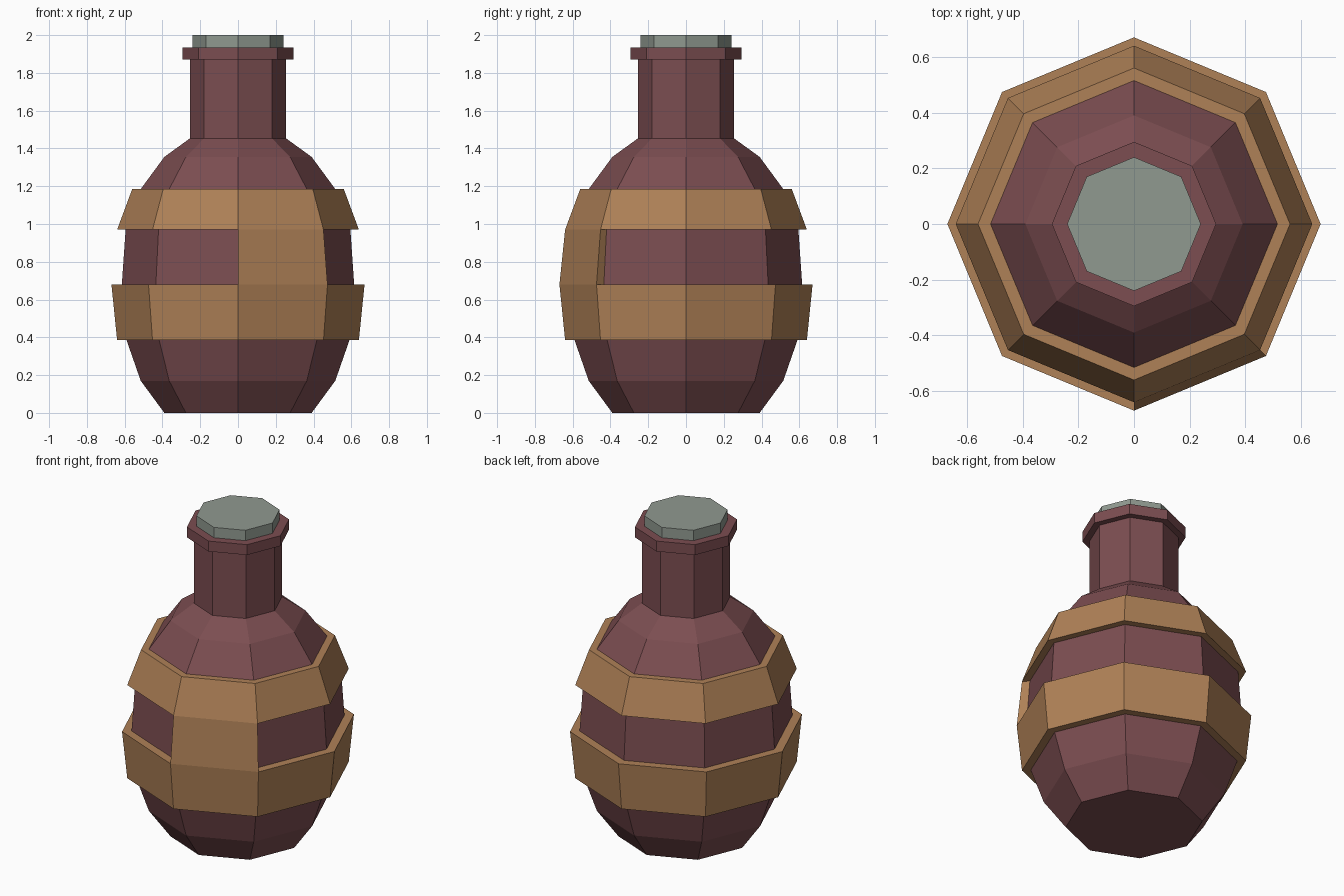
import bpy, bmesh
from math import cos, sin, pi

if "Cube" in bpy.data.objects:
    bpy.data.objects.remove(bpy.data.objects["Cube"])

SIDES = 8


def material(name, rgb):
    mat = bpy.data.materials.new(name)
    mat.diffuse_color = (*rgb, 1)
    mat.use_nodes = True
    mat.node_tree.nodes["Principled BSDF"].inputs["Base Color"].default_value = mat.diffuse_color
    return mat


GLASS = material("dark_red_glass", (0.20, 0.075, 0.082))
LEATHER = material("tan_leather", (0.43, 0.22, 0.095))
CORK = material("grey_stopper", (0.28, 0.32, 0.28))


def lathe(name, profile, mat, ring=False, first=0, count=SIDES):
    """Sweep an (r, z) profile round z in flat facets, starting at corner `first`.
    ring=True closes the profile loop, otherwise both ends are capped."""
    full = count == SIDES
    bm = bmesh.new()
    cols = []
    for i in range(count if full else count + 1):
        a = 2 * pi * (first + i) / SIDES
        cols.append([bm.verts.new((r * cos(a), r * sin(a), z)) for r, z in profile])
    n = len(profile)
    for i in range(count):
        a, b = cols[i], cols[(i + 1) % len(cols)]
        for j in range(n if ring else n - 1):
            k = (j + 1) % n
            bm.faces.new((a[j], b[j], b[k], a[k]))
    if not full:
        bm.faces.new(cols[0])
        bm.faces.new(cols[-1])
    elif not ring:
        bm.faces.new([c[0] for c in cols])
        bm.faces.new([c[-1] for c in cols])
    bmesh.ops.recalc_face_normals(bm, faces=bm.faces)
    mesh = bpy.data.meshes.new(name)
    bm.to_mesh(mesh)
    bm.free()
    mesh.materials.append(mat)
    obj = bpy.data.objects.new(name, mesh)
    bpy.context.collection.objects.link(obj)
    return obj


# Bottle: belly, shoulder, neck and lip in one profile
lathe("bottle", [(0.39, 0), (0.515, 0.17), (0.59, 0.385), (0.615, 0.68),
                 (0.595, 0.97), (0.515, 1.185), (0.39, 1.355), (0.255, 1.453),
                 (0.255, 1.87), (0.295, 1.87), (0.295, 1.935)], GLASS)

# Stopper, sitting in the lip
lathe("stopper", [(0.24, 1.92), (0.24, 2.0)], CORK)

# Leather bands, inner faces sunk slightly into the bottle
lathe("lower_band", [(0.64, 0.385), (0.67, 0.68), (0.605, 0.68), (0.58, 0.385)],
      LEATHER, ring=True)
lathe("upper_band", [(0.64, 0.97), (0.56, 1.185), (0.505, 1.185), (0.585, 0.97)],
      LEATHER, ring=True)

# Single front panel joining the two bands
lathe("front_panel", [(0.67, 0.68), (0.64, 0.97), (0.585, 0.97), (0.605, 0.68)],
      LEATHER, ring=True, first=6, count=1)
